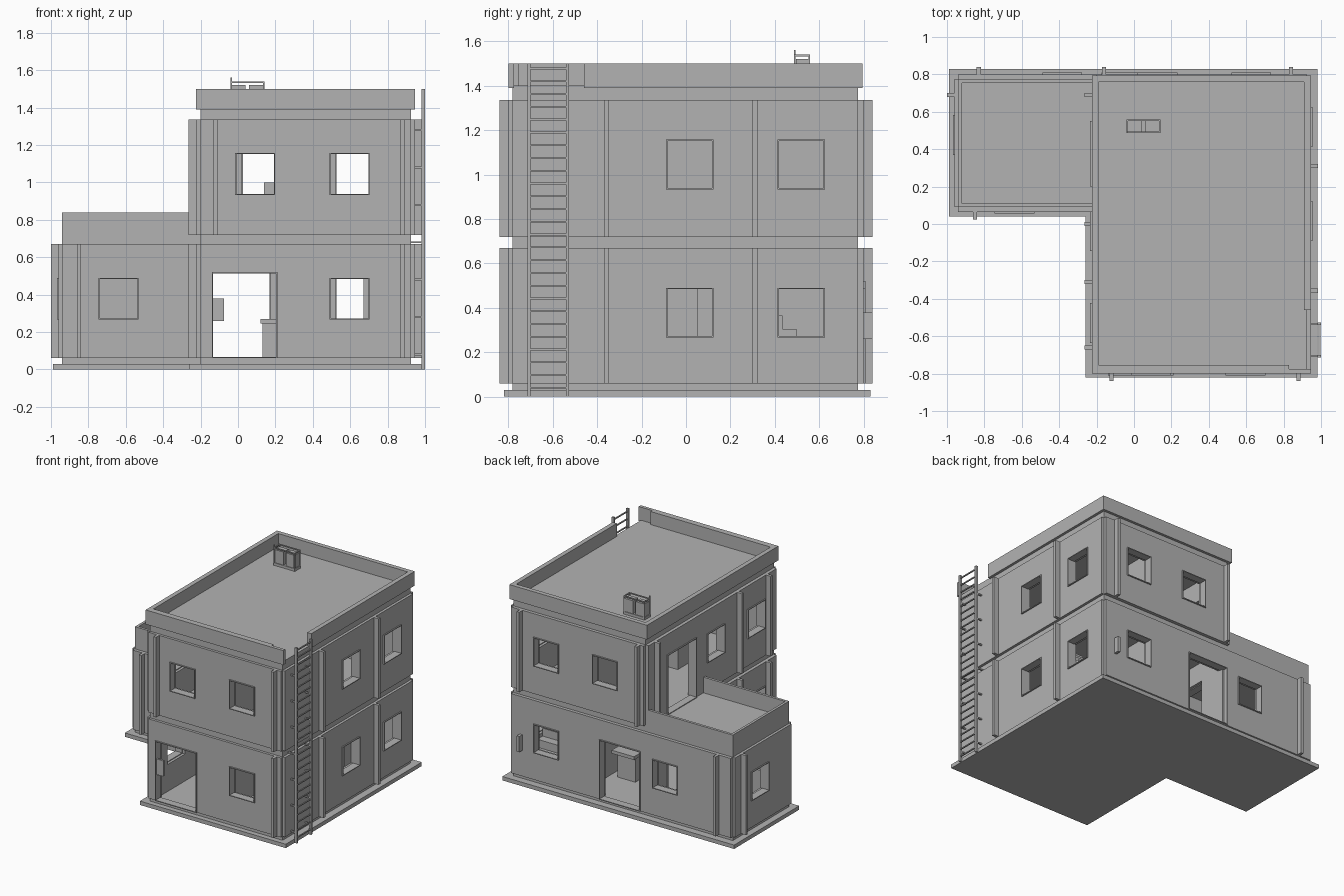
import bpy, bmesh

if "Cube" in bpy.data.objects:
    bpy.data.objects.remove(bpy.data.objects["Cube"])

grey = bpy.data.materials.new("plain_grey")
grey.diffuse_color = (0.45, 0.45, 0.45, 1)
grey.use_nodes = True
grey.node_tree.nodes["Principled BSDF"].inputs["Base Color"].default_value = grey.diffuse_color


def finish(name, bm):
    bmesh.ops.recalc_face_normals(bm, faces=bm.faces[:])
    me = bpy.data.meshes.new(name)
    bm.to_mesh(me)
    bm.free()
    me.materials.append(grey)
    ob = bpy.data.objects.new(name, me)
    bpy.context.collection.objects.link(ob)
    return ob


def box(name, x, y, z):
    """Box from three (low, high) ranges."""
    bm = bmesh.new()
    bmesh.ops.create_cube(bm, size=1)
    for v in bm.verts:
        v.co = [r[0] if c < 0 else r[1] for c, r in zip(v.co, (x, y, z))]
    return finish(name, bm)


def slab(name, side, plane, a, z, near, far):
    """Box placed on a facade: near/far are distances outward from the plane."""
    axis, sign = side
    d = tuple(sorted((plane + sign * near, plane + sign * far)))
    return box(name, d, a, z) if axis == "x" else box(name, a, d, z)


def wall(name, side, plane, a, z, openings, thick=0.07):
    """Solid wall with rectangular openings, each lined by a thin frame."""
    axis, sign = side
    us = sorted({*a, *(u for o in openings for u in o[:2])})
    zs = sorted({*z, *(w for o in openings for w in o[2:])})
    bm = bmesh.new()

    def vert(u, w):
        return bm.verts.new((plane, u, w) if axis == "x" else (u, plane, w))

    for u0, u1 in zip(us, us[1:]):
        for z0, z1 in zip(zs, zs[1:]):
            um, zm = (u0 + u1) / 2, (z0 + z1) / 2
            if not any(o[0] < um < o[1] and o[2] < zm < o[3] for o in openings):
                bm.faces.new([vert(u0, z0), vert(u1, z0), vert(u1, z1), vert(u0, z1)])
    bmesh.ops.remove_doubles(bm, verts=bm.verts[:], dist=1e-5)
    new = bmesh.ops.extrude_face_region(bm, geom=bm.faces[:])["geom"]
    for v in new:
        if isinstance(v, bmesh.types.BMVert):
            v.co["xyz".index(axis)] -= sign * thick
    finish(name, bm)
    t = 0.006
    for u0, u1, z0, z1 in openings:
        for part, aa, zz in (("left", (u0, u0 + t), (z0, z1)), ("right", (u1 - t, u1), (z0, z1)),
                             ("top", (u0, u1), (z1 - t, z1)), ("bottom", (u0, u1), (z0, z0 + t))):
            slab(f"{name}_frame_{part}", side, plane, aa, zz, -0.05, 0.009)


FRONT, BACK, LEFT, RIGHT = ("y", -1), ("y", 1), ("x", -1), ("x", 1)
Z1, Z2 = (0.06, 0.67), (0.72, 1.335)
X, Y = (-0.2, 0.925), (-0.78, 0.775)
W, WY = (-0.94, -0.2), (0.09, 0.775)


def low(u):
    return (u, u + 0.213, 0.267, 0.49)


def high(u):
    return (u, u + 0.213, 0.933, 1.157)


def door(u, z):
    return (u, u + 0.35, z, z + 0.46)


# plinth, floors and roof slabs
box("plinth_main", (-0.26, 0.98), (-0.82, 0.83), (0, 0.03))
box("plinth_wing", (-0.99, -0.26), (0.04, 0.83), (0, 0.03))
for n, z in (("ground_floor", (0.03, 0.06)), ("upper_floor", (0.67, 0.72)), ("roof", (1.335, 1.4))):
    box(n, X, Y, z)
box("wing_floor", W, WY, (0.03, 0.06))
box("wing_roof", W, WY, (0.67, 0.72))

# ground storey walls
wall("front_wall_lower", FRONT, -0.80, X, Z1, [door(-0.14, 0.06), low(0.49)])
wall("back_wall_lower", BACK, 0.80, (W[0], X[1]), Z1, [low(-0.49), door(-0.175, 0.06), low(0.52)])
wall("right_wall_lower", RIGHT, 0.945, Y, Z1, [low(-0.09), low(0.413)])
wall("left_wall_lower", LEFT, -0.225, Y, Z1, [low(-0.635), door(0.2, 0.06)])
wall("wing_front_wall", FRONT, 0.065, (W[0], -0.225), Z1, [low(-0.745)])
wall("wing_left_wall", LEFT, -0.96, WY, Z1, [low(0.37)])

# upper storey walls
wall("front_wall_upper", FRONT, -0.80, X, Z2, [high(-0.015), high(0.49)])
wall("back_wall_upper", BACK, 0.80, X, Z2, [high(0.02), high(0.52)])
wall("right_wall_upper", RIGHT, 0.945, Y, Z2, [high(-0.09), high(0.413)])
wall("left_wall_upper", LEFT, -0.225, Y, Z2, [high(-0.635), high(-0.145), door(0.2, 0.72)])

# thin pilasters standing out from the walls
for side, plane, z, spots in (
        (FRONT, -0.80, Z1, (0.88,)), (FRONT, -0.80, Z2, (-0.12, 0.88)),
        (RIGHT, 0.945, Z1, (-0.357, 0.31)), (RIGHT, 0.945, Z2, (-0.357, 0.31)),
        (BACK, 0.80, Z1, (-0.83,)), (BACK, 0.80, Z2, (-0.16, 0.84)),
        (BACK, 0.80, (0.26, 0.38), (0.84,)),
        (LEFT, -0.225, Z1, (0.0, -0.31, -0.66)), (LEFT, -0.225, Z2, (0.69, -0.31, -0.66)),
        (FRONT, 0.065, Z1, (-0.85,)), (LEFT, -0.96, Z1, (0.69,))):
    for u in spots:
        slab("pilaster", side, plane, (u - 0.011, u + 0.011), z, -0.01, 0.04)

# main parapet, open at the ladder
P = (1.39, 1.5)
box("parapet_left", (-0.225, -0.19), (-0.80, 0.795), P)
box("parapet_back", (-0.225, 0.945), (0.76, 0.795), P)
box("parapet_right", (0.91, 0.945), (-0.46, 0.795), P)
box("parapet_front", (-0.225, 0.83), (-0.80, -0.755), P)
box("parapet_front_end", (0.83, 0.945), (-0.80, -0.775), P)

# wing parapet
Q = (0.70, 0.84)
box("wing_parapet_left", (-0.94, -0.92), WY, Q)
box("wing_parapet_front", (-0.94, -0.21), (0.09, 0.11), Q)
box("wing_parapet_back", (-0.94, -0.21), (0.755, 0.775), Q)

# ladder with rungs and wall brackets
for y in (-0.707, -0.533):
    box("ladder_rail", (0.982, 1.0), (y - 0.007, y + 0.007), (0, 1.5))
    for i in range(7):
        z = 0.08 + 0.2 * i
        box("ladder_bracket", (0.92, 0.99), (y - 0.005, y + 0.005), (z - 0.005, z + 0.005))
for i in range(26):
    z = 0.04 + 0.0575 * i
    box("ladder_rung", (0.987, 0.996), (-0.707, -0.533), (z - 0.004, z + 0.004))

# rooftop unit in a light frame
box("roof_unit_left", (-0.035, 0.04), (0.495, 0.555), (1.4, 1.52))
box("roof_unit_right", (0.06, 0.135), (0.495, 0.555), (1.4, 1.52))
box("roof_unit_base", (-0.04, 0.14), (0.49, 0.56), (1.4, 1.42))
for x in (-0.035, 0.137):
    for y in (0.49, 0.555):
        top = 1.56 if x < 0 and y < 0.5 else 1.54
        box("roof_unit_post", (x - 0.004, x + 0.004), (y - 0.004, y + 0.004), (1.4, top))
    box("roof_unit_side_rail", (x - 0.004, x + 0.004), (0.49, 0.555), (1.532, 1.54))
for y in (0.49, 0.555):
    box("roof_unit_rail", (-0.035, 0.137), (y - 0.004, y + 0.004), (1.532, 1.54))

# interior: partitions, stairs and furniture
box("partition_lower", (0.34, 0.37), (-0.73, 0.73), Z1)
box("partition_upper", (0.34, 0.37), (-0.73, 0.73), Z2)
for i in range(10):
    y = 0.69 - 0.064 * i
    box("stair_step", (0.67, 0.87), (y - 0.064, y), (0.06, 0.06 + 0.061 * (i + 1)))
box("table_top", (0.12, 0.31), (0.28, 0.46), (0.245, 0.27))
box("table_base", (0.13, 0.28), (0.31, 0.43), (0.06, 0.245))
box("wing_counter", (-0.55, -0.36), (0.4, 0.55), (0.06, 0.27))
box("upper_cabinet", (0.14, 0.33), (-0.3, -0.1), (0.72, 1.0))
box("door_panel", (-0.15, -0.075), (-0.80, -0.785), (0.26, 0.38))
